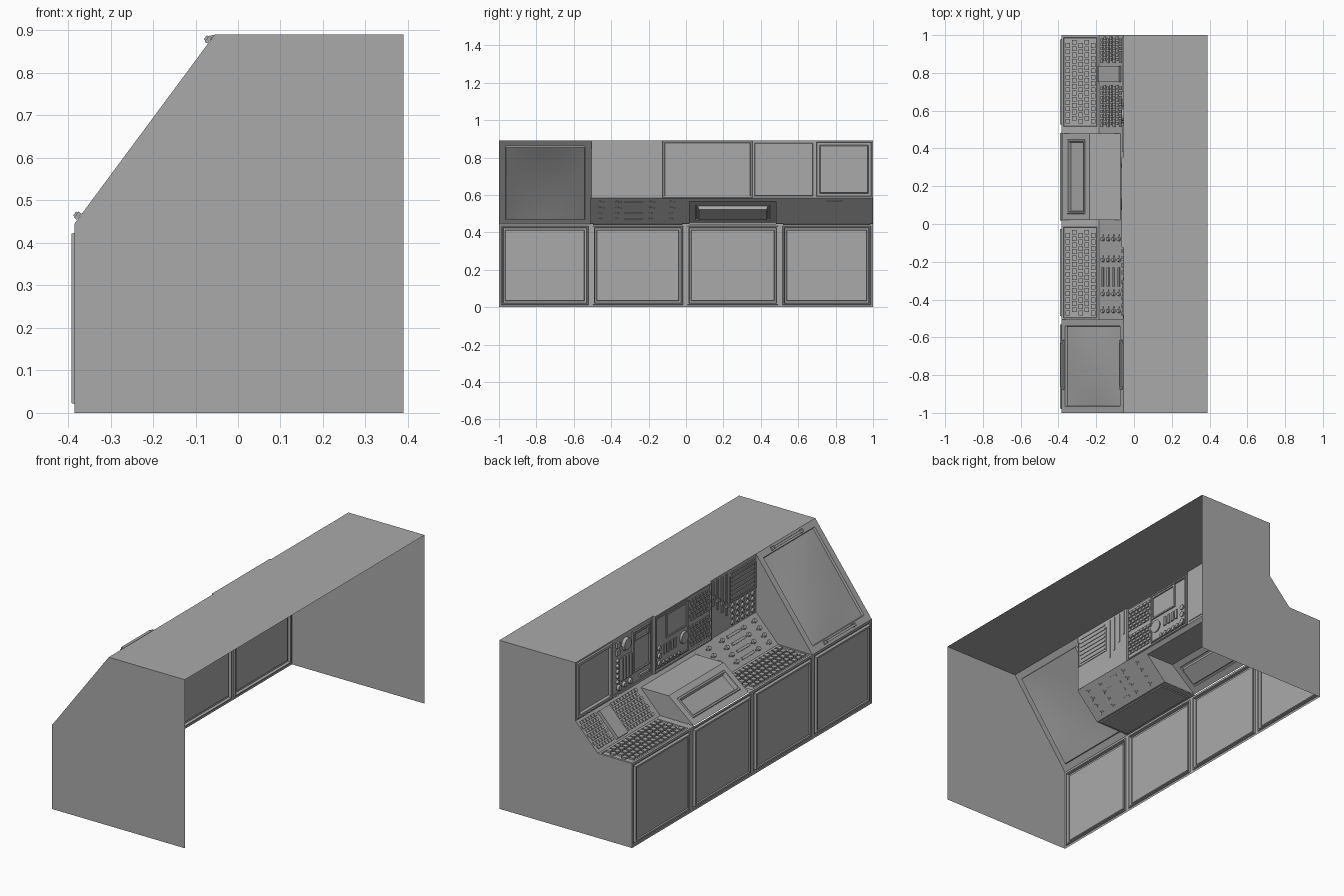
import bpy
import bmesh
from mathutils import Matrix, Vector

default_cube = bpy.data.objects.get("Cube")
if default_cube:
    bpy.data.objects.remove(default_cube, do_unlink=True)

grey = bpy.data.materials.new("console grey")
grey.use_nodes = True
grey.diffuse_color = (0.4, 0.4, 0.4, 1)
grey.node_tree.nodes["Principled BSDF"].inputs["Base Color"].default_value = grey.diffuse_color


def surface(start, end):
    """Matrix of a console surface: local x = -y, local y = up the slope, local z = outward."""
    up = Vector((end[0] - start[0], 0, end[1] - start[1])).normalized()
    out = Vector((-up.z, 0, up.x))
    matrix = Matrix((Vector((0, -1, 0)), up, out)).transposed().to_4x4()
    matrix.translation = (start[0], 0, start[1])
    return matrix


def spaced(low, high, count):
    """Centres of equal cells between two limits."""
    return [low + (high - low) * (i + 0.5) / count for i in range(count)]


class Part:
    def __init__(self, name, matrix=None):
        self.name, self.matrix, self.bm = name, matrix or Matrix(), bmesh.new()

    def polygon(self, points):
        return self.bm.faces.new([self.bm.verts.new(p) for p in points])

    def plate(self, y0, y1, t0, t1, steps=(), height=0):
        """Sheet with successive (inset, depth) steps."""
        face = self.polygon([(-y1, t0, height), (-y0, t0, height), (-y0, t1, height), (-y1, t1, height)])
        self.bm.normal_update()
        for inset, depth in steps:
            bmesh.ops.inset_individual(self.bm, faces=[face], thickness=inset, depth=depth,
                                       use_even_offset=True)
            self.bm.normal_update()
        return face

    def box(self, y, t, width, length, top, bottom=-0.003):
        place = Matrix.Translation((-y, t, (top + bottom) / 2))
        bmesh.ops.create_cube(self.bm, size=1, matrix=place @ Matrix.Diagonal((width, length, top - bottom, 1)))

    def knob(self, y, t, radius, top=0.01, bottom=-0.003):
        bmesh.ops.create_cone(self.bm, cap_ends=True, segments=12, radius1=radius, radius2=radius * 0.85,
                              depth=top - bottom, matrix=Matrix.Translation((-y, t, (top + bottom) / 2)))

    def frame(self, y0, y1, t0, t1, bar=0.006, top=0.005):
        for y in (y0, y1):
            self.box(y, (t0 + t1) / 2, bar, t1 - t0 + bar, top)
        for t in (t0, t1):
            self.box((y0 + y1) / 2, t, y1 - y0, bar, top)

    def keys(self, y0, y1, t0, t1, columns, rows, top, bottom, stagger=0.0):
        pitch, rise = (y1 - y0) / columns, (t1 - t0) / rows
        for row, t in enumerate(spaced(t0, t1, rows)):
            shift = stagger * pitch * (row % 2 - 0.5)
            for y in spaced(y0, y1, columns):
                self.box(y + shift, t, pitch * 0.75, rise * 0.7, top, bottom)

    def done(self, smooth=False):
        mesh = bpy.data.meshes.new(self.name)
        self.bm.to_mesh(mesh)
        self.bm.free()
        mesh.materials.append(grey)
        if smooth:
            mesh.shade_smooth()
        obj = bpy.data.objects.new(self.name, mesh)
        bpy.context.collection.objects.link(obj)
        obj.matrix_world = self.matrix


# Profile corners (x, z)
back, top = 0.39, 0.89
toe, lip = (-0.385, 0), (-0.385, 0.445)
crease, ledge, brow = (-0.185, 0.447), (-0.055, 0.583), (-0.055, top)

front = surface(toe, lip)
desk = surface(lip, crease)
slope = surface(crease, ledge)
wall = surface((ledge[0], 0), brow)
slant = surface(lip, brow)
desk_len, slope_len, slant_len = 0.2, 0.188, 0.554
bays = (-1, -0.51, -0.005, 0.505, 1)

# Outer shell, open at the back and underneath
shell = Part("outer_shell")
shell.polygon([(x, y, top) for x, y in ((brow[0], -1), (back, -1), (back, 1), (brow[0], 1))])
for y, outline in ((-1, (toe, (back, 0), (back, top), brow, lip)),
                   (1, (lip, crease, ledge, brow, (back, top), (back, 0), toe)),
                   (-0.505, (lip, crease, ledge, brow))):
    shell.polygon([(x, y, z) for x, z in outline])
shell.done()

# Cabinet doors
doors = Part("cabinet_doors", front)
for low, high in zip(bays, bays[1:]):
    doors.plate(low, high, 0, lip[1],
                [(0.012, 0), (0.002, -0.006), (0.006, 0), (0.003, 0.013), (0.009, 0), (0.003, -0.006)])
doors.done()

# Slanted monitor with bulging glass and two grab bars
bezel = Part("monitor_bezel", slant)
bezel.bm.faces.remove(bezel.plate(-1, -0.505, 0, slant_len, [(0.034, 0), (0.003, -0.012)]))
bezel.done()
glass = Part("monitor_glass", slant)
grid = bmesh.ops.create_grid(glass.bm, x_segments=12, y_segments=12, size=1)
for vert in grid["verts"]:
    u, v = vert.co.x, vert.co.y
    vert.co = (0.7525 + u * 0.2105, slant_len / 2 + v * 0.24, -0.012 + 0.012 * (1 - u * u) * (1 - v * v))
glass.done(smooth=True)
bars = Part("monitor_grab_bars", slant)
for t in (0.02, slant_len - 0.018):
    bars.box(-0.745, t, 0.23, 0.012, 0.014, 0.001)
    for y in (-0.865, -0.625):
        bars.box(y, t, 0.02, 0.018, 0.009, 0.001)
bars.done()

# Two desk keyboards
for name, low, high in (("middle_keyboard", bays[1], bays[2]), ("end_keyboard", bays[3], bays[4])):
    board = Part(name, desk)
    board.plate(low, high, 0, desk_len, [(0.012, 0), (0.002, -0.005)])
    board.keys(low + 0.03, high - 0.03, 0.018, 0.186, 13, 5, 0.006, -0.004, stagger=0.5)
    board.done()

# Sloped control strip with knobs and sliders
strip = Part("knob_strip", slope)
strip.plate(bays[1], bays[2], 0, slope_len)
for y in (-0.46, -0.37, -0.19, -0.08):
    for t in spaced(0.01, 0.175, 4):
        strip.knob(y, t, 0.012)
        strip.box(y + 0.02, t, 0.008, 0.008, 0.005)
for t in spaced(0.01, 0.175, 4):
    strip.box(-0.28, t, 0.1, 0.014, 0.007)
strip.done()

# Sloped key strip with a raised block
strip = Part("key_strip", slope)
strip.plate(bays[3], bays[4], 0, slope_len)
strip.keys(0.515, 0.735, 0.012, 0.178, 9, 7, 0.006, 0.001, stagger=0.4)
strip.keys(0.855, 0.99, 0.012, 0.178, 6, 7, 0.006, 0.001, stagger=0.4)
strip.box(0.795, 0.09, 0.085, 0.16, 0.018)
strip.done()

# Hooded instrument in the third bay, with a slotted front
hood_y = (0.02, 0.48)
hood_line = ((-0.38, 0.446), (-0.235, 0.565), (-0.072, 0.565), ledge)
hood = Part("instrument_hood")
for a, b in zip(hood_line[1:], hood_line[2:]):
    hood.polygon([(a[0], hood_y[1], a[1]), (a[0], hood_y[0], a[1]),
                  (b[0], hood_y[0], b[1]), (b[0], hood_y[1], b[1])])
for y in hood_y:
    hood.polygon([(x, y, z) for x, z in hood_line[:3] + (crease,)])
hood.done()
slot = Part("instrument_slot", surface(*hood_line[:2]))
slot.plate(*hood_y, 0, 0.188, [(0.032, 0), (0.003, 0.005), (0.008, 0), (0.006, -0.02)])
slot.done()
for name, matrix, length in (("hood_desk_edges", desk, desk_len), ("hood_slope_edges", slope, slope_len)):
    edges = Part(name, matrix)
    edges.plate(bays[2], hood_y[0], 0, length)
    edges.plate(hood_y[1], bays[3], 0, length)
    edges.done()

# Upright panel: ruled plate over knob rows
panel = Part("ruled_panel", wall)
panel.plate(-0.505, -0.275, ledge[1], top)
panel.frame(-0.5, -0.285, 0.715, 0.85, 0.004, 0.004)
for t in spaced(0.72, 0.88, 7):
    panel.box(-0.39, t, 0.19, 0.008, 0.006)
for t in spaced(0.59, 0.71, 4):
    for y in spaced(-0.495, -0.285, 5):
        panel.knob(y, t, 0.012, bottom=0.001)
panel.done()

# Upright panel: long sliders
panel = Part("slider_panel", wall)
panel.plate(-0.275, -0.125, ledge[1], top)
for y, low in zip(spaced(-0.275, -0.125, 4), (0.66, 0.69, 0.72, 0.75)):
    panel.box(y, (low + 0.88) / 2, 0.01, 0.88 - low, 0.007)
    panel.box(y, low + 0.05, 0.022, 0.014, 0.012, 0.001)
panel.done()

# Upright panel: key grids, small display and dials
panel = Part("key_and_dial_panel", wall)
panel.plate(-0.125, 0.355, ledge[1], top, [(0.002, 0.01), (0.008, 0), (0.002, -0.006)])
for low, high in ((0.61, 0.725), (0.745, 0.865)):
    panel.keys(-0.11, 0.055, low, high, 6, 6, 0.01, -0.001, stagger=0.3)
panel.frame(0.07, 0.335, 0.605, 0.868, 0.005, 0.008)
panel.frame(0.08, 0.25, 0.74, 0.86, 0.008, 0.009)
panel.knob(0.105, 0.685, 0.035, 0.014)
for t in (0.625, 0.665, 0.705):
    panel.knob(0.31, t, 0.014, 0.014)
for y in spaced(0.13, 0.29, 5):
    panel.knob(y, 0.618, 0.01, 0.012)
for y in spaced(0.16, 0.28, 4):
    panel.box(y, 0.685, 0.016, 0.05, 0.01)
panel.done()

# Upright panel: scope, sliders and buttons
panel = Part("scope_panel", wall)
panel.plate(0.355, 0.69, ledge[1], top, [(0.012, 0), (0.002, -0.003)])
panel.frame(0.385, 0.52, 0.655, 0.865)
panel.frame(0.395, 0.51, 0.82, 0.855)
panel.knob(0.578, 0.83, 0.035, 0.012)
for y in spaced(0.53, 0.63, 4):
    panel.box(y, 0.71, 0.012, 0.12, 0.008)
for y in (0.545, 0.595, 0.64):
    panel.knob(y, 0.622, 0.015)
for t in spaced(0.64, 0.78, 5):
    panel.knob(0.65, t, 0.01)
for t in (0.81, 0.85):
    panel.box(0.65, t, 0.024, 0.028, 0.008)
panel.box(0.43, 0.62, 0.08, 0.012, 0.007)
panel.done()

# Upright end display
panel = Part("end_display", wall)
panel.plate(0.69, 1, ledge[1], top, [(0.008, 0), (0.002, 0.008), (0.014, 0), (0.005, -0.012)])
panel.done()
